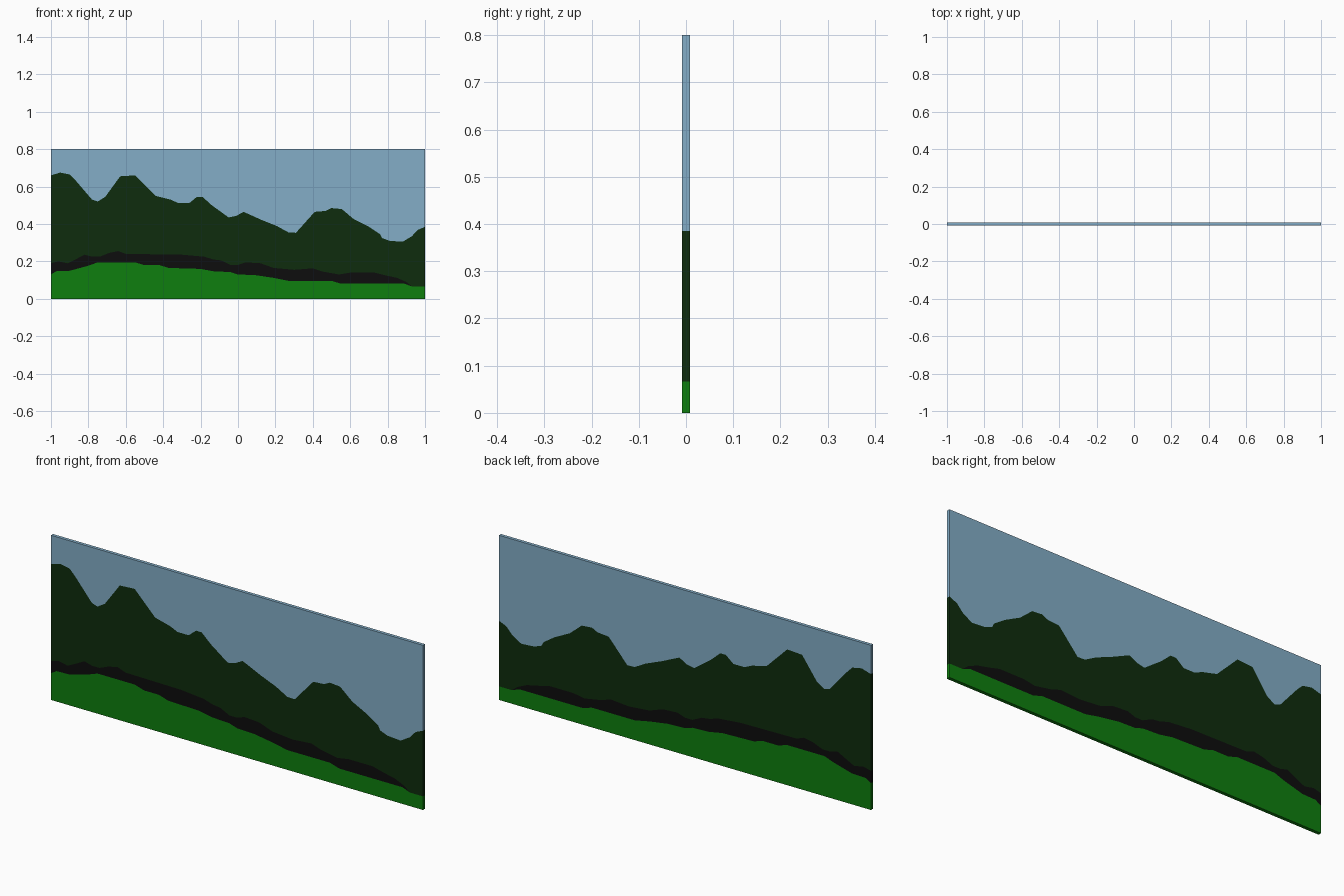
import bpy, bmesh

if "Cube" in bpy.data.objects:
    bpy.data.objects.remove(bpy.data.objects["Cube"])

HALF = 0.008      # half thickness of the panel
TOP = 0.8

# Contour lines read from left to right: (x, z)
GRASS = [(-1, .13), (-.97, .148), (-.9, .15), (-.8, .177), (-.75, .195), (-.55, .195),
         (-.5, .18), (-.42, .18), (-.37, .165), (-.2, .16), (-.13, .147), (-.04, .143),
         (0, .13), (.09, .127), (.19, .112), (.27, .096), (.5, .096), (.55, .081),
         (.89, .081), (.93, .066), (1, .066)]
ROAD = [(-1, .19), (-.96, .2), (-.91, .19), (-.87, .21), (-.82, .236), (-.78, .225),
        (-.74, .225), (-.69, .245), (-.64, .255), (-.6, .24), (-.3, .236), (-.18, .225),
        (-.13, .21), (-.09, .205), (-.04, .181), (0, .181), (.04, .195), (.12, .19),
        (.19, .165), (.3, .155), (.4, .163), (.45, .146), (.54, .13), (.6, .14),
        (.73, .14), (.79, .125), (.85, .112), (.9, .09), (.93, .066), (1, .066)]
SKYLINE = [(-1, .66), (-.95, .675), (-.9, .665), (-.87, .635), (-.78, .53), (-.75, .52),
           (-.71, .545), (-.63, .655), (-.55, .66), (-.44, .55), (-.36, .53), (-.32, .512),
           (-.26, .512), (-.22, .545), (-.19, .545), (-.14, .5), (-.05, .435),
           (-.01, .443), (.03, .465), (.13, .42), (.21, .388), (.27, .355), (.31, .353),
           (.41, .465), (.47, .47), (.5, .485), (.555, .48), (.62, .425), (.7, .385),
           (.76, .345), (.77, .325), (.81, .31), (.88, .305), (.93, .335), (.96, .368),
           (1, .385)]
FLOOR = [(-1, 0), (1, 0)]
CEILING = [(-1, TOP), (1, TOP)]


def height(line, x):
    for (x0, z0), (x1, z1) in zip(line, line[1:]):
        if x <= x1:
            return z0 + (z1 - z0) * (x - x0) / (x1 - x0)
    return line[-1][1]


# All bands share the same columns so their borders meet exactly
XS = sorted({p[0] for line in (GRASS, ROAD, SKYLINE) for p in line})


def band(name, low, high, colour):
    """Layer of the panel between two contours; walls only on the outer rim."""
    bm = bmesh.new()

    def face(*pts):
        if len(set(pts)) > 2:
            pts = list(dict.fromkeys(pts))
            bm.faces.new([bm.verts.new(p) for p in pts])

    for a, b in zip(XS, XS[1:]):
        la, lb, ha, hb = (round(height(c, x), 5) for c, x in
                          ((low, a), (low, b), (high, a), (high, b)))
        face((a, -HALF, la), (b, -HALF, lb), (b, -HALF, hb), (a, -HALF, ha))
        face((b, HALF, lb), (a, HALF, la), (a, HALF, ha), (b, HALF, hb))
        if low is FLOOR:
            face((a, HALF, 0), (b, HALF, 0), (b, -HALF, 0), (a, -HALF, 0))
        if high is CEILING:
            face((a, -HALF, TOP), (b, -HALF, TOP), (b, HALF, TOP), (a, HALF, TOP))
    # end walls
    for x, s in ((-1, -1), (1, 1)):
        l, h = round(height(low, x), 5), round(height(high, x), 5)
        face((x, -s * HALF, l), (x, s * HALF, l), (x, s * HALF, h), (x, -s * HALF, h))
    bmesh.ops.remove_doubles(bm, verts=bm.verts, dist=1e-5)

    mesh = bpy.data.meshes.new(name)
    bm.to_mesh(mesh)
    bm.free()
    mat = bpy.data.materials.new(name + "_colour")
    mat.diffuse_color = (*colour, 1)
    mat.use_nodes = True
    mat.node_tree.nodes["Principled BSDF"].inputs["Base Color"].default_value = mat.diffuse_color
    mesh.materials.append(mat)
    bpy.context.collection.objects.link(bpy.data.objects.new(name, mesh))


band("grass", FLOOR, GRASS, (.0044, .209, .0044))
band("dark_strip", GRASS, ROAD, (.004, .004, .004))
band("forest_hills", ROAD, SKYLINE, (.0044, .025, .004))
band("sky", SKYLINE, CEILING, (.227, .418, .571))
